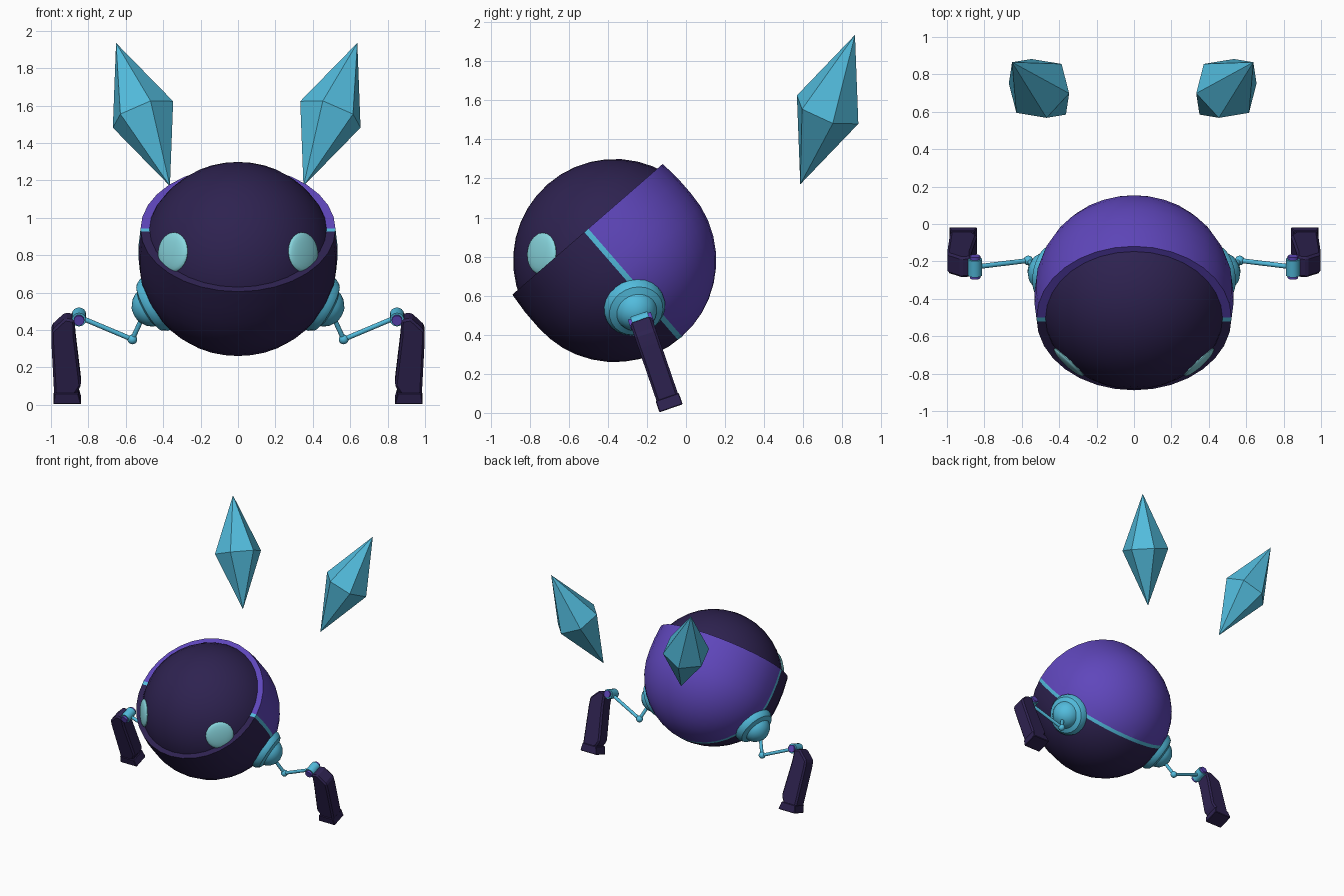
import bpy, bmesh
from math import sin, cos, pi, radians
from mathutils import Vector, Matrix

cube = bpy.data.objects.get("Cube")
if cube:
    bpy.data.objects.remove(cube, do_unlink=True)


def material(name, rgb):
    m = bpy.data.materials.new(name)
    m.use_nodes = True
    m.diffuse_color = (*rgb, 1)
    m.node_tree.nodes["Principled BSDF"].inputs["Base Color"].default_value = (*rgb, 1)
    return m


DARK = material("dark_indigo", (0.027, 0.016, 0.08))
PURPLE = material("violet", (0.115, 0.062, 0.5))
CYAN = material("cyan", (0.085, 0.5, 0.72))
PALE = material("pale_aqua", (0.25, 0.68, 0.74))


def finish(name, bm, mats, matrix=Matrix(), smooth=True):
    """Turn a bmesh into an object with outward normals."""
    bm.transform(matrix)
    bmesh.ops.recalc_face_normals(bm, faces=bm.faces)
    mesh = bpy.data.meshes.new(name)
    bm.to_mesh(mesh)
    bm.free()
    for m in mats:
        mesh.materials.append(m)
    ob = bpy.data.objects.new(name, mesh)
    bpy.context.collection.objects.link(ob)
    if smooth:
        bpy.ops.object.select_all(action='DESELECT')
        ob.select_set(True)
        bpy.context.view_layer.objects.active = ob
        bpy.ops.object.shade_smooth_by_angle(angle=radians(35))
    return ob


def lathe(profile, steps=32):
    """Spin (radius, height) points round z."""
    bm = bmesh.new()
    verts = [bm.verts.new((r, 0, h)) for r, h in profile]
    edges = [bm.edges.new(pair) for pair in zip(verts, verts[1:])]
    bmesh.ops.spin(bm, geom=verts + edges, cent=(0, 0, 0), axis=(0, 0, 1),
                   angle=2 * pi, steps=steps, use_merge=False)
    bmesh.ops.remove_doubles(bm, verts=bm.verts, dist=0.0002)
    return bm


def aim(origin, direction):
    """Matrix that points local z along a direction."""
    return Matrix.Translation(origin) @ Vector(direction).to_track_quat('Z', 'Y').to_matrix().to_4x4()


def rod(name, a, b, radius, mat, steps=12):
    a, b = Vector(a), Vector(b)
    n = (b - a).length
    finish(name, lathe([(0, 0), (radius, 0), (radius, n), (0, n)], steps), [mat], aim(a, b - a))


def ball(name, center, radius, mat):
    bm = bmesh.new()
    bmesh.ops.create_uvsphere(bm, u_segments=16, v_segments=10, radius=radius)
    finish(name, bm, [mat], Matrix.Translation(center))


# Body: tilted face dome inside a thicker shell
CENTER = Vector((0, -0.365, 0.78))
R = 0.52
TILT = Matrix.Translation(CENTER) @ Matrix.Rotation(radians(41), 4, 'X')

dome = [(R * cos(a), R * sin(a)) for a in (i * pi / 20 for i in range(10))]
finish("face_dome", lathe([(0, 0)] + dome + [(0, R)]), [DARK], TILT)

bowl = [(R * sin(a), -R * cos(a)) for a in (i * pi / 20 for i in range(1, 11))]
shell = lathe([(0, -R)] + bowl + [(R, 0.1), (0.51, 0.212), (0.45, 0.212), (0.45, 0.1), (0, 0.1)])
STRIPE = (-0.022, 0.005)
for y in STRIPE:
    bmesh.ops.bisect_plane(shell, geom=shell.verts[:] + shell.edges[:] + shell.faces[:],
                           plane_co=(0, y, 0), plane_no=(0, 1, 0))
for f in shell.faces:
    y = f.calc_center_median().y
    f.material_index = 0 if y < STRIPE[0] else 2 if y < STRIPE[1] else 1
finish("body_shell", shell, [DARK, PURPLE, CYAN], TILT @ Matrix.Diagonal((1.022, 1, 1, 1)))


def build_side(side, s):
    def p(x, y, z):
        return Vector((s * x, y, z))

    # Eye: flattened ball set into the face
    look = p(0.68, -0.73, 0.07).normalized()
    bm = bmesh.new()
    bmesh.ops.create_uvsphere(bm, u_segments=20, v_segments=12, radius=1)
    finish(side + "_eye", bm, [PALE],
           aim(CENTER + look * 0.512, look) @ Matrix.Diagonal((0.107, 0.107, 0.024, 1)))

    # Shoulder socket: stepped cone ending in a dome
    socket = [(0, 0.44), (0.16, 0.44), (0.158, 0.52), (0.14, 0.55), (0.105, 0.565),
              (0.098, 0.585), (0.08, 0.61), (0.045, 0.635), (0, 0.645)]
    finish(side + "_socket", lathe(socket, 24), [CYAN], aim(CENTER, p(0.86, 0.2, -0.47)))

    # Thin jointed arm
    elbow, wrist = p(0.565, -0.195, 0.35), p(0.85, -0.23, 0.47)
    rod(side + "_upper_arm", p(0.51, -0.25, 0.47), elbow, 0.013, CYAN)
    ball(side + "_elbow", elbow, 0.026, CYAN)
    rod(side + "_forearm", elbow, wrist, 0.013, CYAN)

    # Wrist hinge: cyan sleeve on a violet pin
    across = Vector((0, 0.946, 0.325))
    rod(side + "_wrist_sleeve", wrist - across * 0.046, wrist + across * 0.046, 0.038, CYAN, 16)
    rod(side + "_wrist_pin", wrist - across * 0.062, wrist + across * 0.062, 0.028, PURPLE, 16)

    # Lower leg and foot: outlines in x and distance down the leg
    down = Vector((0, 0.325, -0.946))

    def plate(name, outline, half, bevel):
        bm = bmesh.new()
        loops = []
        for k in (-half, half):
            loops.append([bm.verts.new(p(x, wrist.y, wrist.z) + down * d + across * k)
                          for x, d in outline])
        bm.faces.new(loops[0])
        bm.faces.new(loops[1])
        n = len(outline)
        for i in range(n):
            j = (i + 1) % n
            bm.faces.new((loops[0][i], loops[0][j], loops[1][j], loops[1][i]))
        bmesh.ops.recalc_face_normals(bm, faces=bm.faces)
        bmesh.ops.bevel(bm, geom=bm.edges[:], offset=bevel, segments=1, affect='EDGES')
        finish(name, bm, [DARK], smooth=False)

    plate(side + "_leg", [(0.87, 0.09), (0.872, 0.0), (0.925, -0.01), (0.997, 0.06), (0.998, 0.12),
                          (0.983, 0.42), (0.93, 0.455), (0.875, 0.43), (0.838, 0.37)], 0.058, 0.012)
    plate(side + "_foot", [(0.855, 0.41), (0.98, 0.41), (0.988, 0.472), (0.838, 0.472)], 0.063, 0.004)

    # Floating crystal: six-sided bipyramid
    shift = Vector((-0.007, 0, 0))
    top, bottom = p(0.645, 0.865, 1.935) + shift, p(0.357, 0.585, 1.17) + shift
    mid, axis = (top + bottom) / 2, (top - bottom).normalized()
    spoke = p(-0.155, -0.025, 0.07)
    spoke = (spoke - axis * spoke.dot(axis)).normalized() * 0.178
    bm = bmesh.new()
    ring = [bm.verts.new(mid + Matrix.Rotation(i * pi / 3, 3, axis) @ spoke) for i in range(6)]
    for tip in (bm.verts.new(top), bm.verts.new(bottom)):
        for i in range(6):
            bm.faces.new((ring[i], ring[(i + 1) % 6], tip))
    finish(side + "_crystal", bm, [CYAN], smooth=False)


for side, s in (("left", 1), ("right", -1)):
    build_side(side, s)
